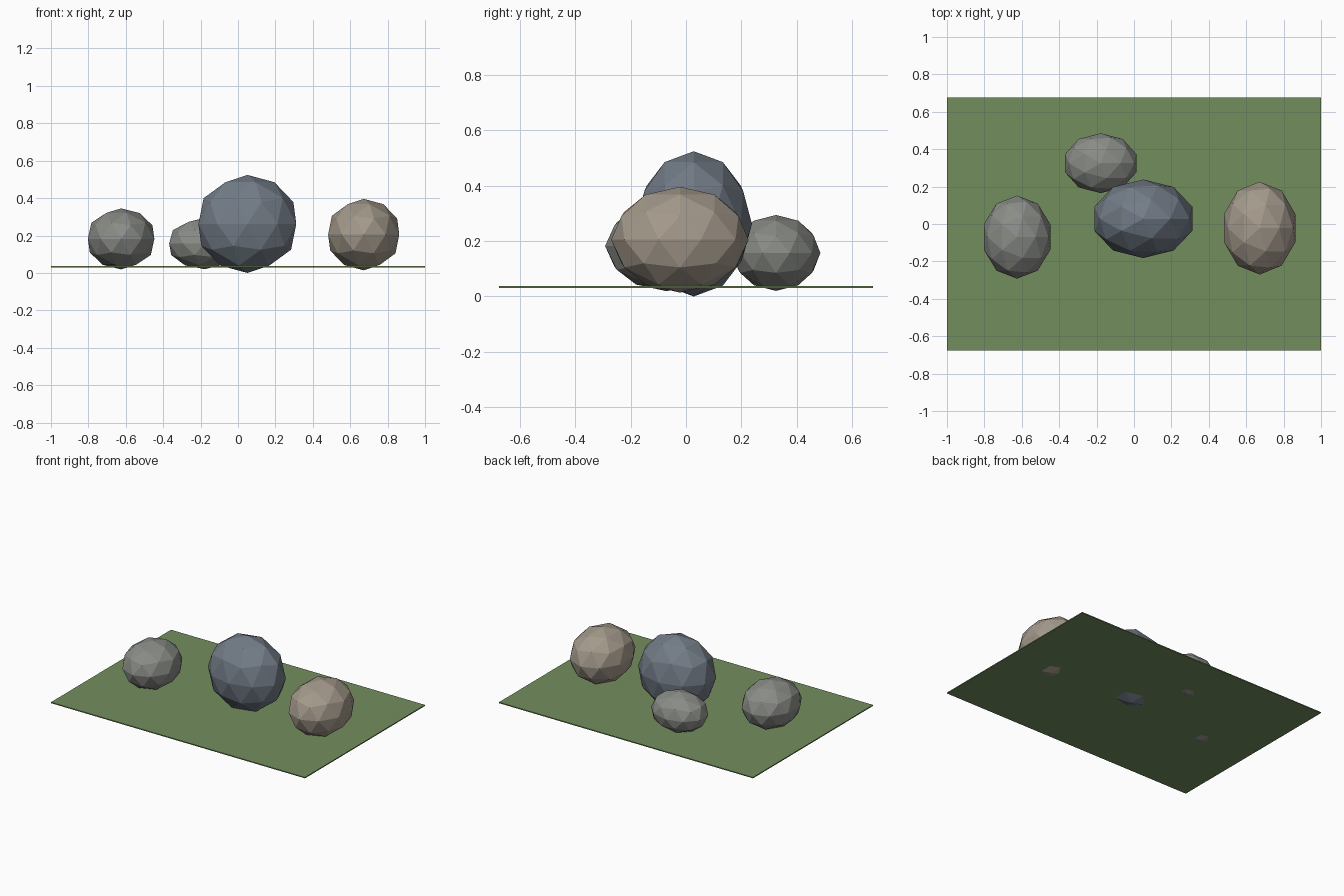
import bpy

if "Cube" in bpy.data.objects:
    bpy.data.objects.remove(bpy.data.objects["Cube"])

def material(name, rgb):
    m = bpy.data.materials.new(name)
    m.diffuse_color = (*rgb, 1)
    m.use_nodes = True
    m.node_tree.nodes["Principled BSDF"].inputs["Base Color"].default_value = m.diffuse_color
    return m

grass = material("grass_green", (0.17, 0.27, 0.11))
grey = material("stone_grey", (0.25, 0.26, 0.24))
slate = material("stone_slate", (0.17, 0.20, 0.24))
tan = material("stone_tan", (0.37, 0.32, 0.26))

# thin ground slab
bpy.ops.mesh.primitive_cube_add(size=1, location=(0, 0, 0.0335))
ground = bpy.context.object
ground.name = "ground_slab"
ground.scale = (2, 1.35, 0.007)
ground.data.materials.append(grass)

# faceted boulders, slightly sunk into the ground: name, centre, radii, material
rocks = [
    ("left_rock", (-0.625, -0.07, 0.182), (0.187, 0.222, 0.163), grey),
    ("back_rock", (-0.178, 0.325, 0.157), (0.200, 0.160, 0.137), grey),
    ("large_rock", (0.05, 0.028, 0.262), (0.275, 0.210, 0.262), slate),
    ("right_rock", (0.672, -0.022, 0.205), (0.200, 0.248, 0.191), tan),
]
for name, centre, radii, mat in rocks:
    bpy.ops.mesh.primitive_ico_sphere_add(subdivisions=2, radius=1, location=centre)
    rock = bpy.context.object
    rock.name = name
    rock.scale = radii
    rock.data.materials.append(mat)
